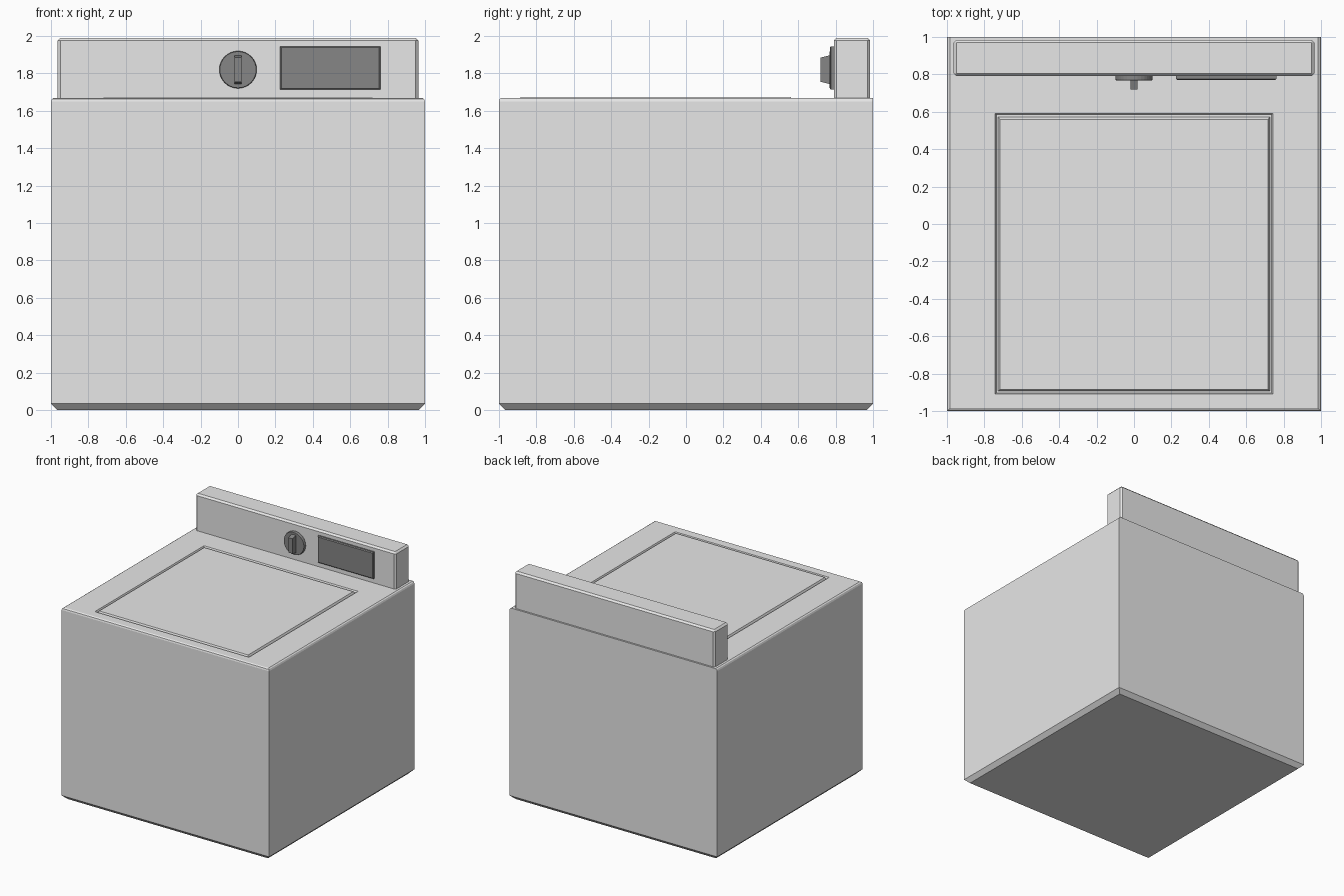
import bpy, bmesh, math

if "Cube" in bpy.data.objects:
    bpy.data.objects.remove(bpy.data.objects["Cube"])


def material(name, v):
    m = bpy.data.materials.new(name)
    m.diffuse_color = (v, v, v, 1)
    m.use_nodes = True
    m.node_tree.nodes["Principled BSDF"].inputs["Base Color"].default_value = m.diffuse_color
    return m


ENAMEL = material("light_grey_enamel", 0.8)
DARK = material("dark_grey_plastic", 0.24)


def loft(name, rings, mat):
    """Skin a stack of equal-sized vertex rings and cap both ends."""
    bm = bmesh.new()
    vs = [[bm.verts.new(p) for p in r] for r in rings]
    n = len(rings[0])
    for a, b in zip(vs, vs[1:]):
        for i in range(n):
            j = (i + 1) % n
            bm.faces.new((a[i], a[j], b[j], b[i]))
    bm.faces.new(vs[0])
    bm.faces.new(vs[-1])
    bmesh.ops.recalc_face_normals(bm, faces=bm.faces)
    me = bpy.data.meshes.new(name)
    bm.to_mesh(me)
    bm.free()
    me.materials.append(mat)
    ob = bpy.data.objects.new(name, me)
    bpy.context.collection.objects.link(ob)
    return ob


def rect_z(x, y0, y1, z):
    """Horizontal rectangle, symmetric in x."""
    return [(-x, y0, z), (x, y0, z), (x, y1, z), (-x, y1, z)]


def rect_y(x0, x1, z0, z1, y):
    """Upright rectangle facing the front."""
    return [(x0, y, z0), (x1, y, z0), (x1, y, z1), (x0, y, z1)]


def circle_y(r, y, zc, n=32):
    return [(r * math.cos(2 * math.pi * i / n), y, zc + r * math.sin(2 * math.pi * i / n))
            for i in range(n)]


# Cabinet with chamfered foot, eased top edge and the grooved lid in its top
loft("cabinet_and_lid", [
    rect_z(0.965, -0.965, 0.965, 0.0),
    rect_z(1.0, -1.0, 1.0, 0.035),
    rect_z(1.0, -1.0, 1.0, 1.65),
    rect_z(0.995, -0.996, 1.0, 1.663),
    rect_z(0.985, -0.985, 1.0, 1.67),
    rect_z(0.742, -0.91, 0.592, 1.67),
    rect_z(0.735, -0.903, 0.585, 1.655),
    rect_z(0.726, -0.894, 0.572, 1.655),
    rect_z(0.717, -0.885, 0.56, 1.673),
], ENAMEL)

# Control console at the back, chamfered on its upright and top edges
C = 0.015


def console_ring(z, inset=0.0):
    x, y0, y1 = 0.965 - inset, 0.79 + inset, 0.985 - inset
    c = C if inset == 0 else 0.001
    return [(-x + c, y0, z), (x - c, y0, z), (x, y0 + c, z), (x, y1 - c, z),
            (x - c, y1, z), (-x + c, y1, z), (-x, y1 - c, z), (-x, y0 + c, z)]


loft("console", [console_ring(1.66), console_ring(1.975), console_ring(1.99, C)], ENAMEL)

# Display panel with a thin bevelled rim
loft("display_panel", [
    rect_y(0.225, 0.762, 1.713, 1.945, 0.80),
    rect_y(0.225, 0.762, 1.713, 1.945, 0.776),
    rect_y(0.232, 0.755, 1.72, 1.938, 0.769),
], DARK)

# Dial disc and its tapered grip
dial = loft("dial_disc", [circle_y(0.10, 0.80, 1.82), circle_y(0.10, 0.776, 1.82),
                          circle_y(0.097, 0.768, 1.82)], DARK)
loft("dial_grip", [
    rect_y(-0.02, 0.02, 1.742, 1.898, 0.775),
    rect_y(-0.02, 0.02, 1.755, 1.885, 0.72),
], DARK)
